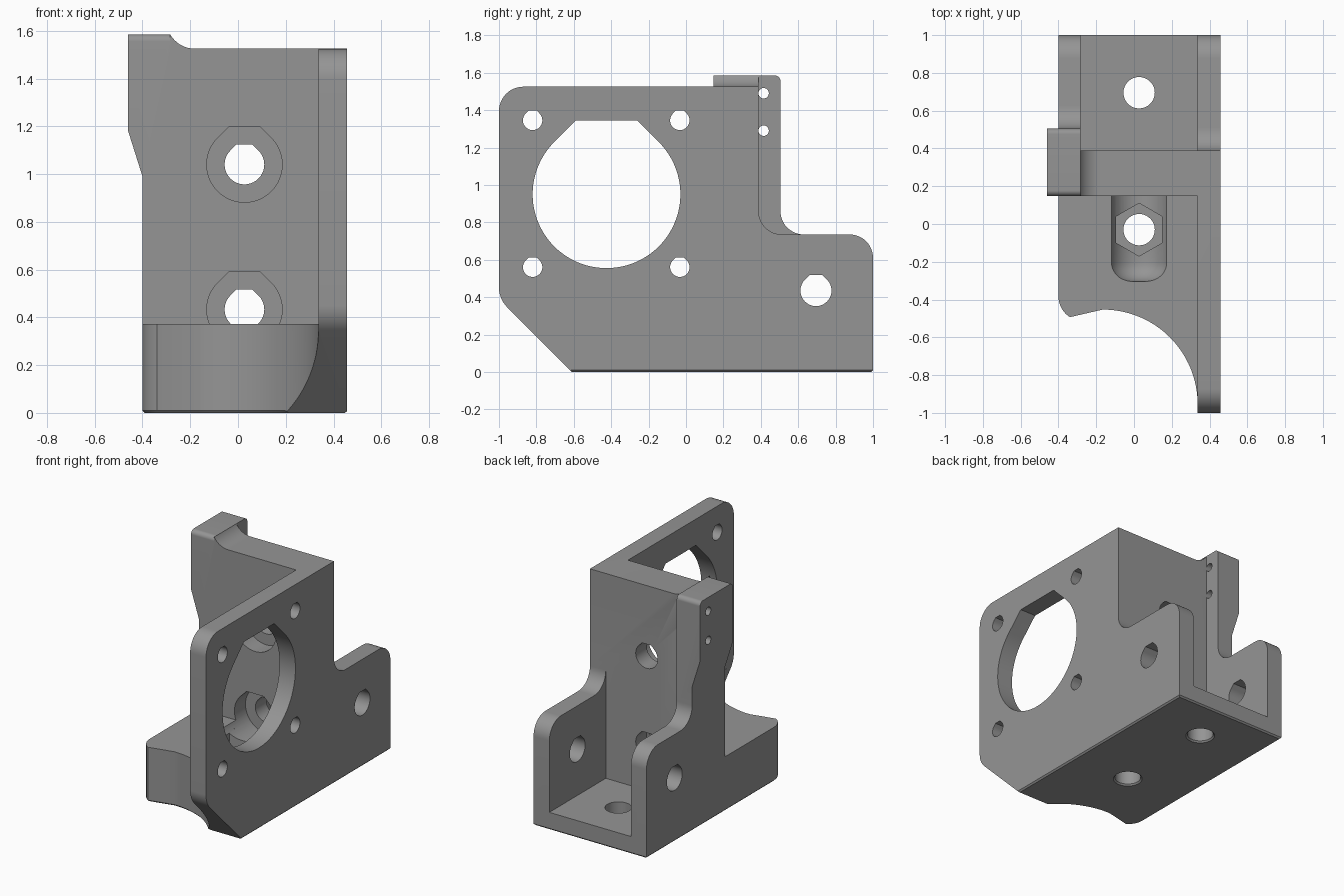
import bpy, bmesh, math
from mathutils import Vector

if "Cube" in bpy.data.objects:
    bpy.data.objects.remove(bpy.data.objects["Cube"])

grey = bpy.data.materials.new("plain grey")
grey.diffuse_color = (0.3, 0.3, 0.3, 1)
grey.use_nodes = True
grey.node_tree.nodes["Principled BSDF"].inputs["Base Color"].default_value = grey.diffuse_color


def rounded(corners, seg=12):
    """Polygon from (u, v, radius) corners, each filleted by its radius."""
    out, n = [], len(corners)
    for i, (u, v, r) in enumerate(corners):
        p = Vector((u, v))
        if r == 0:
            out.append(p)
            continue
        a = (Vector(corners[i - 1][:2]) - p).normalized()
        b = (Vector(corners[(i + 1) % n][:2]) - p).normalized()
        half = a.angle(b) / 2
        c = p + (a + b).normalized() * (r / math.sin(half))
        s, e = p + a * (r / math.tan(half)) - c, p + b * (r / math.tan(half)) - c
        for k in range(seg + 1):
            t = k / seg
            ang = math.pi - 2 * half
            out.append(c + (s * math.sin((1 - t) * ang) + e * math.sin(t * ang)) / math.sin(ang))
    return out


def arc(cu, cv, r, a0, a1, n=24):
    return [(cu + r * math.cos(math.radians(a0 + (a1 - a0) * k / n)),
             cv + r * math.sin(math.radians(a0 + (a1 - a0) * k / n))) for k in range(n + 1)]


def teardrop(cu, cv, r, n=48):
    """Printable hole: circle with 45 degree shoulders and a flat top."""
    f = r * math.tan(math.pi / 8)
    return arc(cu, cv, r, 135, 405, n) + [(cu + f, cv + r), (cu - f, cv + r)]


def circle(cu, cv, r, n=48):
    return arc(cu, cv, r, 0, 360, n)[:-1]


def finish(name, bm):
    bmesh.ops.recalc_face_normals(bm, faces=bm.faces)
    mesh = bpy.data.meshes.new(name)
    bm.to_mesh(mesh)
    bm.free()
    mesh.materials.append(grey)
    ob = bpy.data.objects.new(name, mesh)
    bpy.context.collection.objects.link(ob)
    return ob


def prism(name, pts, axis, lo, hi):
    """Extrude a 2D outline along an axis from lo to hi."""
    place = {"x": lambda u, v, w: (w, u, v),
             "y": lambda u, v, w: (u, w, v),
             "z": lambda u, v, w: (u, v, w)}[axis]
    bm = bmesh.new()
    low = [bm.verts.new(place(p[0], p[1], lo)) for p in pts]
    top = [bm.verts.new(place(p[0], p[1], hi)) for p in pts]
    bm.faces.new(low)
    bm.faces.new(top)
    for i in range(len(pts)):
        j = (i + 1) % len(pts)
        bm.faces.new((low[i], low[j], top[j], top[i]))
    return finish(name, bm)


def combine(body, other, op):
    m = body.modifiers.new(op, "BOOLEAN")
    m.operation, m.solver, m.object = op, "EXACT", other
    bpy.context.view_layer.objects.active = body
    bpy.ops.object.modifier_apply(modifier=m.name)
    bpy.data.objects.remove(other)


L, R, IL, IR = -0.40, 0.457, -0.283, 0.337   # outer and inner side faces
WF, WB = 0.148, 0.388                        # cross wall front and back
CX = 0.027                                   # hole centre line

# motor plate on the right
body = prism("bracket", rounded([
    (-0.61, 0, 0), (1, 0, 0), (1, 0.735, 0.125), (WB, 0.735, 0.125), (WB, 1.525, 0),
    (-1, 1.525, 0.13), (-1, 0.39, 0.15)]), "x", IR, R)

# left side wall rising into the sensor flange, trimmed below the thick part
flange = prism("flange", rounded([
    (WF, 0, 0), (1, 0, 0), (1, 0.735, 0.125), (0.505, 0.735, 0.125),
    (0.505, 1.585, 0.03), (WF, 1.585, 0.03)]), "x", -0.46, IL)
combine(flange, prism("flange_trim", [
    (-0.6, -0.1), (L, -0.1), (L, 0.99), (-0.46, 1.18), (-0.6, 1.18)], "y", -0.5, 1.5), "DIFFERENCE")

# cross wall with the concave fillet up to the flange
wall = prism("cross_wall", [(-0.35, 0), (R, 0), (R, 1.525)]
             + arc(-0.18, 1.645, 0.12, 270, 210, 12) + [(-0.284, 1.5), (-0.35, 1.5)],
             "y", WF, WB)

# thick front foot with a concave sweep out to the motor plate
foot = prism("front_foot", rounded([(0.4, -0.955, 0), (0.4, 0.3, 0), (L, 0.3, 0), (L, -0.455, 0.13)])
             + arc(-0.165, -0.955, 0.502, 90, 0, 32), "z", 0, 0.373)

# rear floor
floor = prism("rear_floor", [(L + 0.05, 0.2), (R - 0.05, 0.2), (R - 0.05, 1), (L + 0.05, 1)], "z", 0, 0.12)

for part in (flange, wall, foot, floor):
    combine(body, part, "UNION")

# sloped cut under the front
combine(body, prism("slope_cut", [(-0.51, -0.1), (-1.0, 0.39), (-1.4, 0.39), (-1.4, -0.1)],
                    "x", -1, 1), "DIFFERENCE")

# motor opening and its four screw holes
cuts = [prism("motor_opening", teardrop(-0.425, 0.95, 0.395, 72), "x", 0.25, 0.6)]
for y in (-0.82, -0.033):
    for z in (0.56, 1.345):
        cuts.append(prism("motor_screw", teardrop(y, z, 0.052, 24), "x", 0.25, 0.6))

# side holes, sensor holes
cuts.append(prism("side_hole", teardrop(0.695, 0.435, 0.083), "x", -1, 1))
for z in (1.29, 1.49):
    cuts.append(prism("sensor_hole", circle(0.415, z, 0.028, 24), "x", -1, -0.2))

# cross wall holes with counterbores
for z in (0.433, 1.04):
    cuts.append(prism("wall_hole", teardrop(CX, z, 0.083), "y", 0.0, 0.6))
cuts.append(prism("upper_counterbore", teardrop(CX, 1.04, 0.158), "y", 0.0, 0.268))
cuts.append(prism("lower_counterbore", teardrop(CX, 0.433, 0.158), "y", -0.1, 0.268))

# round-nosed trough in the foot
bm = bmesh.new()
nose = [(0.158, 0.1)] + arc(0.058, -0.205, 0.1, 0, -90, 10)
rings = [[bm.verts.new((CX + r * math.cos(k * math.pi / 24), y, 0.433 + r * math.sin(k * math.pi / 24)))
          for k in range(48)] for r, y in nose]
for a, b in zip(rings, rings[1:]):
    for k in range(48):
        bm.faces.new((a[k], a[(k + 1) % 48], b[(k + 1) % 48], b[k]))
bm.faces.new(rings[0])
bm.faces.new(rings[-1])
cuts.append(finish("trough", bm))

# floor holes and hexagonal nut pocket
for y in (-0.03, 0.695):
    cuts.append(prism("floor_hole", circle(CX, y, 0.083), "z", -0.1, 0.34))
cuts.append(prism("nut_pocket", arc(CX, -0.03, 0.14, 30, 330, 5), "z", 0.12, 0.4))

for c in cuts:
    combine(body, c, "DIFFERENCE")

# small chamfer around the underside
bm = bmesh.new()
bm.from_mesh(body.data)
bmesh.ops.remove_doubles(bm, verts=bm.verts, dist=0.0002)
bmesh.ops.dissolve_limit(bm, angle_limit=0.01, verts=bm.verts, edges=bm.edges)
rim = [e for e in bm.edges if all(abs(v.co.z) < 1e-4 for v in e.verts)
       and len(e.link_faces) == 2 and e.calc_face_angle() > 0.9]
bmesh.ops.bevel(bm, geom=rim, offset=0.01, segments=1, affect="EDGES", profile=0.5)
bm.to_mesh(body.data)
bm.free()

bpy.ops.object.select_all(action="DESELECT")
body.select_set(True)
bpy.context.view_layer.objects.active = body
bpy.ops.object.shade_smooth_by_angle(angle=math.radians(25))
